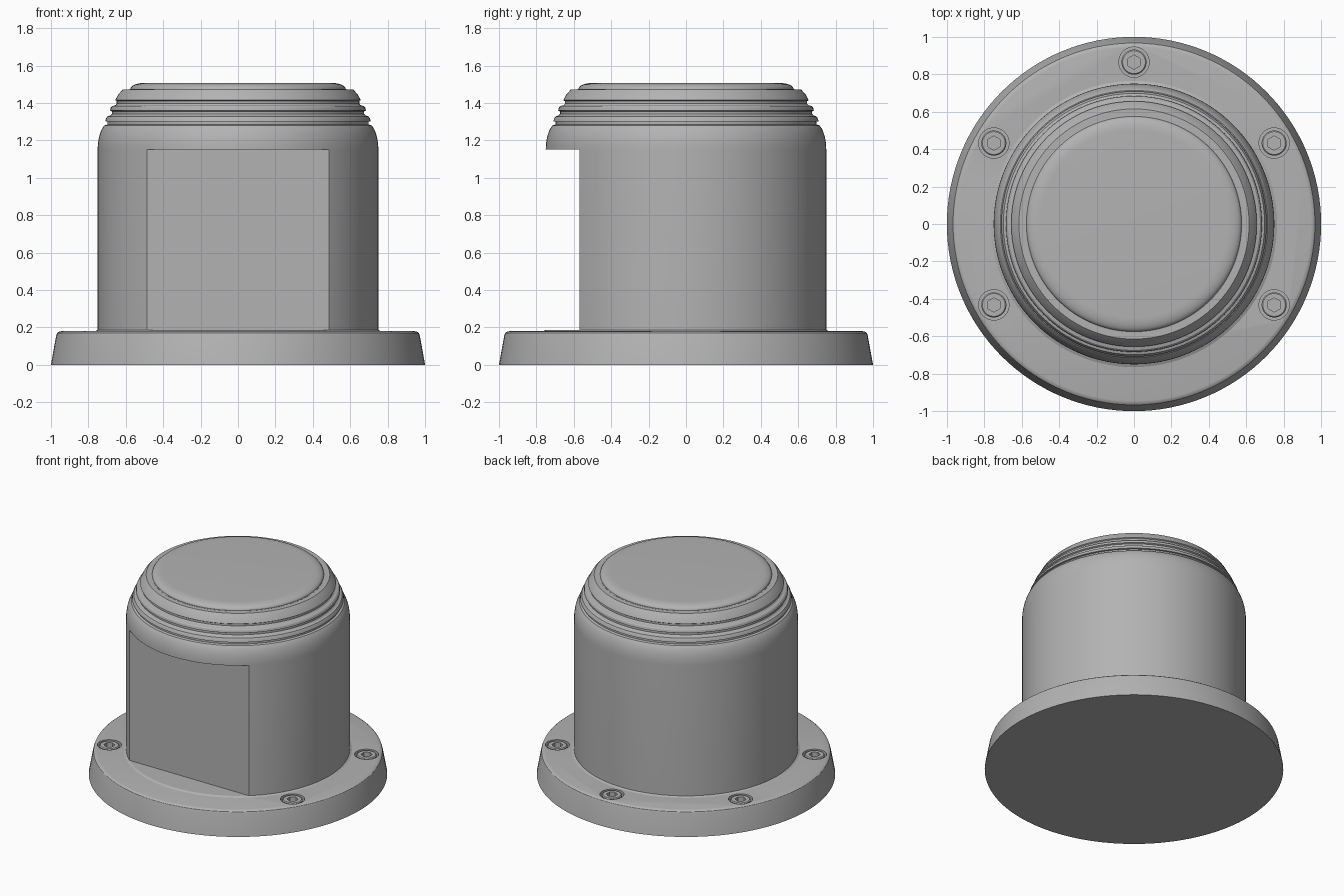
import bpy, bmesh
from math import sin, cos, pi, radians
from mathutils import Vector

old = bpy.data.objects.get("Cube")
if old:
    bpy.data.objects.remove(old, do_unlink=True)

grey = bpy.data.materials.new("plain grey")
grey.use_nodes = True
colour = (0.45, 0.45, 0.45, 1)
grey.diffuse_color = colour
grey.node_tree.nodes["Principled BSDF"].inputs["Base Color"].default_value = colour


def add_object(name, bm, location=(0, 0, 0)):
    bmesh.ops.recalc_face_normals(bm, faces=bm.faces)
    mesh = bpy.data.meshes.new(name)
    bm.to_mesh(mesh)
    bm.free()
    mesh.materials.append(grey)
    obj = bpy.data.objects.new(name, mesh)
    obj.location = location
    bpy.context.collection.objects.link(obj)
    return obj


def lathe(name, profile, sides=128, location=(0, 0, 0), turn=0):
    """Closed solid of revolution from (radius, height) pairs, bottom to top."""
    bm = bmesh.new()
    rings = []
    for r, z in profile:
        angles = [turn + 2 * pi * i / sides for i in range(sides)]
        rings.append([bm.verts.new((r * cos(a), r * sin(a), z)) for a in angles])
    for low, high in zip(rings, rings[1:]):
        for i in range(sides):
            j = (i + 1) % sides
            bm.faces.new((low[i], low[j], high[j], high[i]))
    bm.faces.new(rings[0][::-1])
    bm.faces.new(rings[-1])
    return add_object(name, bm, location)


def box(name, size, location):
    bm = bmesh.new()
    bmesh.ops.create_cube(bm, size=1)
    bmesh.ops.scale(bm, vec=Vector(size), verts=bm.verts)
    return add_object(name, bm, location)


def select(obj):
    bpy.ops.object.select_all(action='DESELECT')
    obj.select_set(True)
    bpy.context.view_layer.objects.active = obj


def cut(obj, cutter):
    cutter.hide_render = True
    mod = obj.modifiers.new("cut", 'BOOLEAN')
    mod.operation = 'DIFFERENCE'
    mod.solver = 'EXACT'
    mod.object = cutter
    select(obj)
    bpy.ops.object.modifier_apply(modifier=mod.name)
    bpy.data.objects.remove(cutter, do_unlink=True)


def smooth(obj):
    select(obj)
    bpy.ops.object.shade_smooth_by_angle(angle=radians(25))


# Flange with drafted rim and rounded upper edge
flange = lathe("base_flange", [(1, 0), (0.972, 0.155), (0.967, 0.17),
                               (0.958, 0.177), (0.945, 0.18)])

# Domed body: rounded shoulder, stepped ridges, ledge
shoulder = [(0.75 - 0.036 * (1 - cos(t)) / (1 - cos(1.1)), 1.15 + 0.13 * sin(t) / sin(1.1))
            for t in [1.1 * i / 8 for i in range(9)]]
ridges = [(0.698, 1.285), (0.698, 1.3), (0.709, 1.302), (0.706, 1.315), (0.698, 1.328),
          (0.682, 1.333), (0.674, 1.342), (0.674, 1.355), (0.684, 1.36), (0.68, 1.375),
          (0.673, 1.383), (0.655, 1.388), (0.648, 1.396), (0.648, 1.41), (0.656, 1.415),
          (0.64, 1.445), (0.615, 1.473)]
body = lathe("domed_body", [(0.765, 0.15), (0.765, 0.18), (0.75, 0.187)]
             + shoulder + ridges + [(0.5, 1.473)])

# Flat recessed front
cut(body, box("front_cutter", (1.6, 0.6, 0.963), (0, -0.87, 0.6685)))

# Rounded cap on top
cap = lathe("top_cap", [(0.58, 1.46), (0.58, 1.474)]
            + [(0.5 + 0.075 * cos(t), 1.475 + 0.032 * sin(t))
               for t in [pi / 2 * i / 8 for i in range(9)]])

# Five countersunk socket screws, none at the front
for i, degrees in enumerate((-30, 30, 90, 150, 210)):
    a = radians(degrees)
    spot = (0.865 * cos(a), 0.865 * sin(a), 0)
    cut(flange, lathe("hole_cutter", [(0.081, 0.13), (0.081, 0.3)], 40, spot))
    screw = lathe("screw_%d" % (i + 1), [(0.067, 0.1), (0.067, 0.174), (0.061, 0.18)], 40, spot)
    cut(screw, lathe("socket_cutter", [(0.038, 0.14), (0.038, 0.3)], 6, spot, pi / 2))
    smooth(screw)

for part in (flange, body, cap):
    smooth(part)
